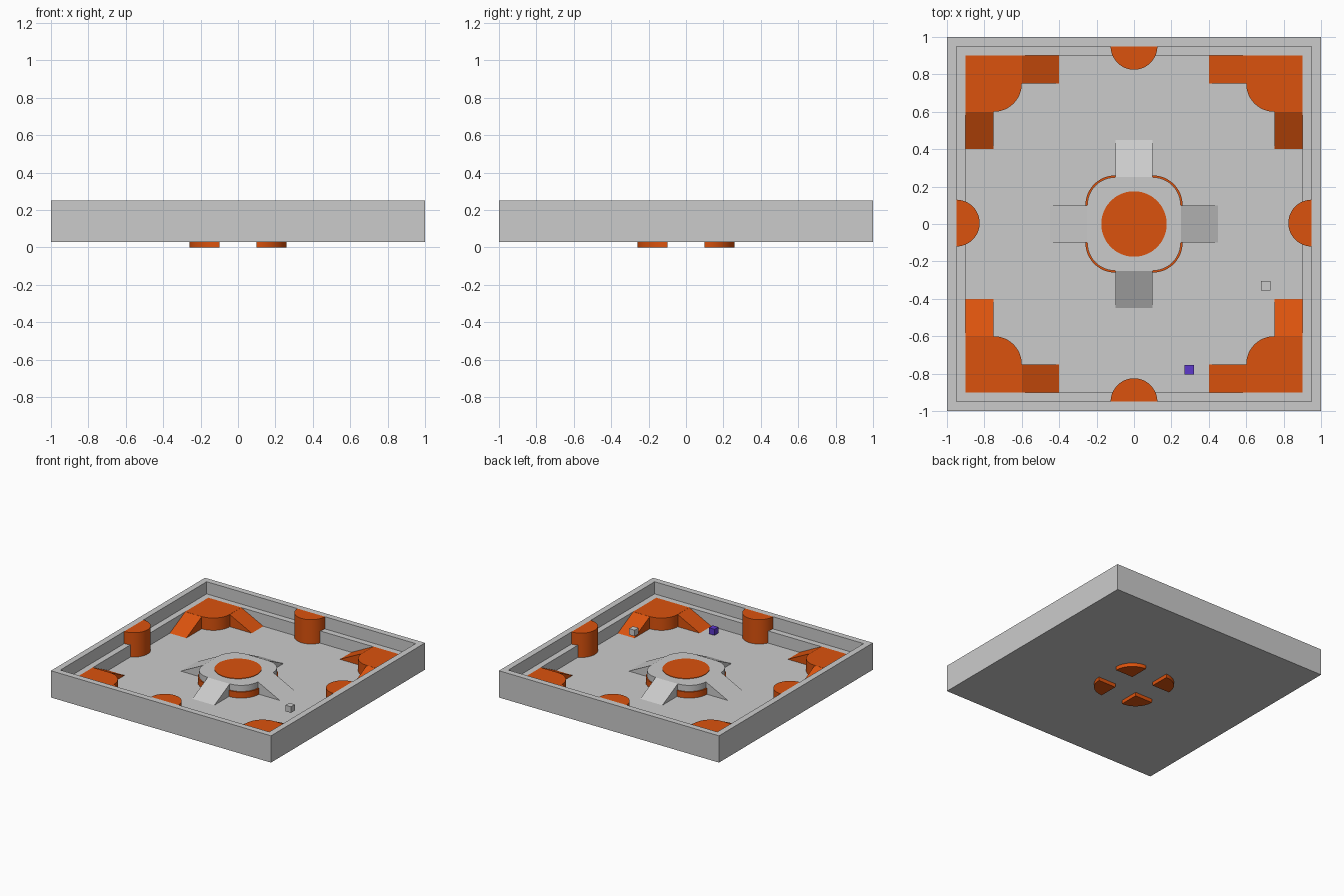
import bpy, bmesh
from math import sin, cos, pi
from mathutils import Matrix

if "Cube" in bpy.data.objects:
    bpy.data.objects.remove(bpy.data.objects["Cube"])

FLOOR, DECK, TOP = 0.05, 0.15, 0.25


def material(name, rgb):
    m = bpy.data.materials.new(name)
    m.diffuse_color = (*rgb, 1)
    m.use_nodes = True
    m.node_tree.nodes["Principled BSDF"].inputs["Base Color"].default_value = m.diffuse_color
    return m


ORANGE = material("orange", (0.71, 0.085, 0.004))
PURPLE = material("purple", (0.11, 0.04, 0.6))


def arc(cx, cy, r, a0, a1, n):
    return [(cx + r * cos(a0 + (a1 - a0) * i / n), cy + r * sin(a0 + (a1 - a0) * i / n))
            for i in range(n + 1)]


def add_prism(bm, bottom, top):
    """Solid between two matching 3D outlines."""
    a = [bm.verts.new(p) for p in bottom]
    b = [bm.verts.new(p) for p in top]
    n = len(a)
    bm.faces.new(a[::-1])
    bm.faces.new(b)
    for i in range(n):
        bm.faces.new((a[i], a[(i + 1) % n], b[(i + 1) % n], b[i]))


def add_slab(bm, outline, z0, z1):
    add_prism(bm, [(x, y, z0) for x, y in outline], [(x, y, z1) for x, y in outline])


def add_ramp(bm, x0, x1, y_high, y_low, z_high):
    """Wedge sloping from y_high down to the floor at y_low."""
    side = [(y_high, FLOOR - 0.01), (y_low, FLOOR - 0.01), (y_low, FLOOR), (y_high, z_high)]
    add_prism(bm, [(x0, y, z) for y, z in side], [(x1, y, z) for y, z in side])


def finish(name, bm, mat=None, turn=0, smooth=True):
    bmesh.ops.rotate(bm, cent=(0, 0, 0), matrix=Matrix.Rotation(turn * pi / 2, 3, 'Z'), verts=bm.verts)
    bmesh.ops.recalc_face_normals(bm, faces=bm.faces)
    me = bpy.data.meshes.new(name)
    bm.to_mesh(me)
    bm.free()
    ob = bpy.data.objects.new(name, me)
    bpy.context.collection.objects.link(ob)
    if mat:
        me.materials.append(mat)
    if smooth:
        bpy.ops.object.select_all(action='DESELECT')
        ob.select_set(True)
        bpy.context.view_layer.objects.active = ob
        bpy.ops.object.shade_smooth_by_angle(angle=pi / 6)
    return ob


# Tray: square rings lofted through wall, ledge and floor
bm = bmesh.new()
rings = []
for r, z in [(1, 0.03), (1, TOP), (0.95, TOP), (0.95, DECK), (0.9, DECK), (0.9, FLOOR)]:
    rings.append([bm.verts.new((sx * r, sy * r, z)) for sx, sy in [(-1, -1), (1, -1), (1, 1), (-1, 1)]])
for a, b in zip(rings, rings[1:]):
    for i in range(4):
        j = (i + 1) % 4
        bm.faces.new((a[i], a[j], b[j], b[i]))
bm.faces.new(rings[0][::-1])
bm.faces.new(rings[-1])
finish("arena_tray", bm, smooth=False)

# Central hub: rounded square platform
bm = bmesh.new()
outline = []
for k, (sx, sy) in enumerate([(1, 1), (-1, 1), (-1, -1), (1, -1)]):
    outline += arc(sx * 0.1, sy * 0.1, 0.15, k * pi / 2, (k + 1) * pi / 2, 12)
add_slab(bm, outline, FLOOR - 0.01, DECK)
finish("hub_platform", bm)

# Orange disc on the hub
bm = bmesh.new()
add_slab(bm, arc(0, 0, 0.175, 0, 2 * pi * 47 / 48, 47), DECK - 0.02, DECK + 0.004)
finish("hub_disc", bm, ORANGE)

for k in range(4):
    # Hub ramps
    bm = bmesh.new()
    add_ramp(bm, -0.1, 0.1, 0.25, 0.45, DECK)
    finish(f"hub_ramp_{k}", bm, turn=k, smooth=False)

    # Quarter-round feet that pass through the floor under the hub
    bm = bmesh.new()
    add_slab(bm, [(0.1, 0.1)] + arc(0.1, 0.1, 0.16, 0, pi / 2, 12), 0, 0.1)
    finish(f"hub_foot_{k}", bm, ORANGE, k)

    # Corner platforms with a ramp along each wall
    bm = bmesh.new()
    deck = [(0.9, 0.9), (0.6, 0.9)] + arc(0.75, 0.75, 0.15, pi, 1.5 * pi, 12) + [(0.9, 0.6)]
    add_slab(bm, deck, FLOOR - 0.01, DECK + 0.001)
    finish(f"corner_platform_{k}", bm, ORANGE, k)
    bm = bmesh.new()
    add_ramp(bm, 0.75, 0.9, 0.6, 0.4, DECK)
    finish(f"corner_ramp_a_{k}", bm, ORANGE, k, False)
    bm = bmesh.new()
    add_ramp(bm, -0.9, -0.75, 0.6, 0.4, DECK)
    finish(f"corner_ramp_b_{k}", bm, ORANGE, k, False)

    # Half-round posts at the middle of each wall
    bm = bmesh.new()
    add_slab(bm, arc(0, 0.95, 0.125, pi, 2 * pi, 24), FLOOR - 0.01, TOP)
    post = finish(f"wall_post_{k}", bm, ORANGE, k)
    if k % 2:
        post.location.y = 0.005

# Small game cubes
for name, loc, mat in [("grey_cube", (0.705, -0.33, 0.145), None),
                       ("purple_cube", (0.295, -0.78, 0.09), PURPLE)]:
    bm = bmesh.new()
    bmesh.ops.create_cube(bm, size=0.05)
    finish(name, bm, mat, smooth=False).location = loc
